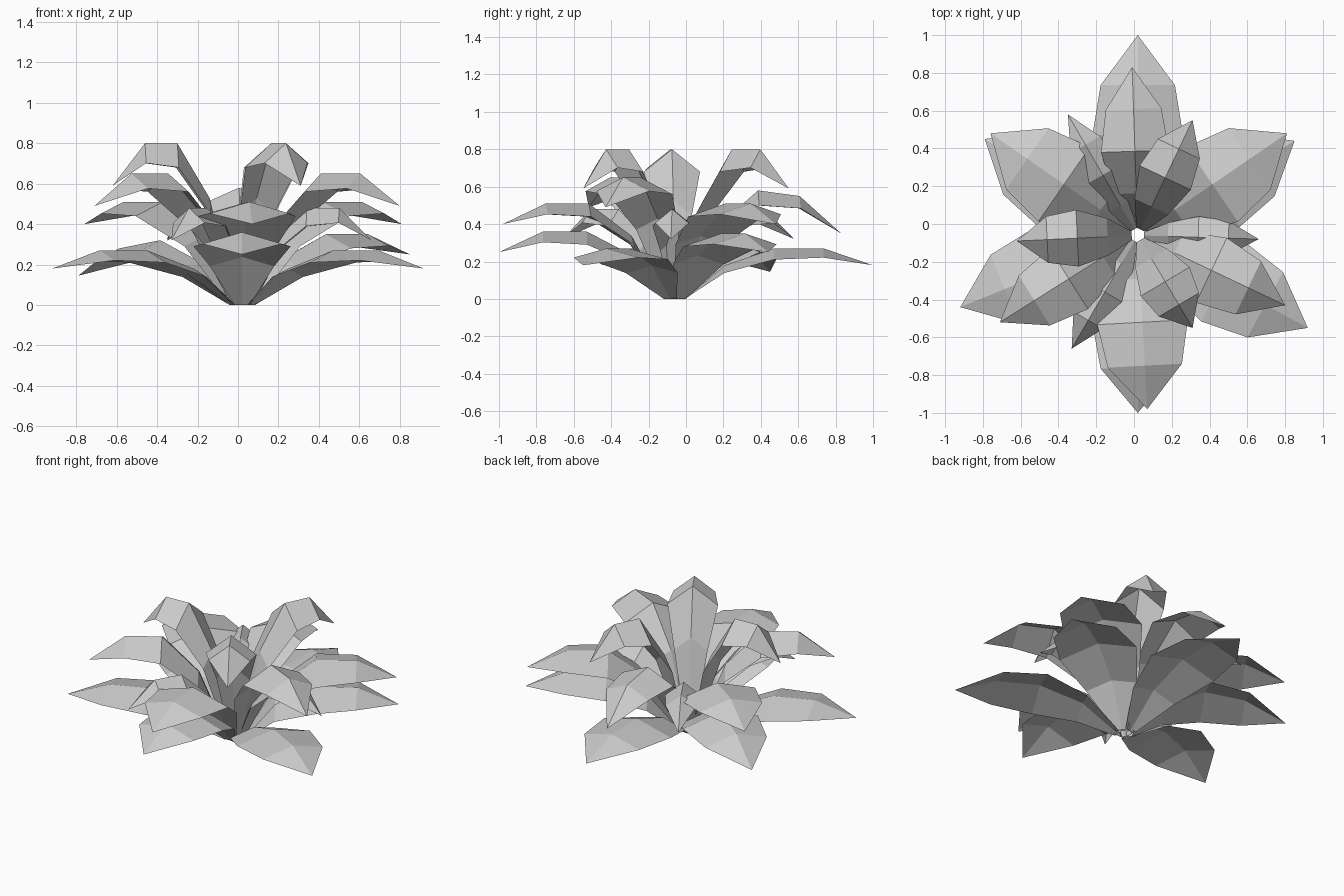
import bpy
from mathutils import Vector

if "Cube" in bpy.data.objects:
    bpy.data.objects.remove(bpy.data.objects["Cube"])

CENTRE = Vector((0.02, -0.06, 0))
# row along the leaf: reach, height, half width (all as fractions)
ROWS = [(0.05, 0.0, 0.16), (0.25, 0.66, 0.66), (0.50, 1.0, 1.0), (0.75, 1.0, 0.82)]


def leaf(name, tip, peak, half, drop, sag=0.0):
    """Arching low-poly leaf with a raised midrib, ending in a point."""
    tip = Vector(tip)
    flat = Vector((tip.x, tip.y, 0)) - CENTRE
    side = Vector((-flat.y, flat.x, 0)).normalized()
    verts, faces = [], []
    for i, (reach, height, width) in enumerate(ROWS):
        z = peak * height - (sag if i == 3 else 0)
        mid = CENTRE + flat * reach + Vector((0, 0, z))
        low = Vector((0, 0, drop * width if i else 0))
        verts += [mid - side * half * width - low, mid,
                  mid + side * half * width - low]
    for i in range(len(ROWS) - 1):
        a = i * 3
        faces += [(a, a + 1, a + 4, a + 3), (a + 1, a + 2, a + 5, a + 4)]
    verts.append(tip)
    a, t = len(verts) - 4, len(verts) - 1
    faces += [(a, a + 1, t), (a + 1, a + 2, t)]
    mesh = bpy.data.meshes.new(name)
    mesh.from_pydata([v[:] for v in verts], [], faces)
    bpy.context.collection.objects.link(bpy.data.objects.new(name, mesh))


# lowest wide leaves
for tip in [(0.02, 1.0, 0.18), (0.92, -0.55, 0.18), (-0.92, -0.44, 0.18)]:
    leaf("ground_leaf", tip, 0.27, 0.24, 0.06)

# second ring
leaf("lower_leaf", (0.02, -1.0, 0.25), 0.36, 0.24, 0.07)
leaf("lower_leaf", (0.85, 0.44, 0.25), 0.35, 0.24, 0.07)
leaf("lower_leaf", (-0.79, 0.45, 0.145), 0.32, 0.24, 0.07, 0.04)

# third ring
for tip in [(0.07, -0.98, 0.40), (0.81, 0.48, 0.40), (-0.76, 0.48, 0.40)]:
    leaf("middle_leaf", tip, 0.51, 0.24, 0.07)

# fourth ring
leaf("upper_leaf", (0.80, -0.43, 0.49), 0.65, 0.19, 0.09)
leaf("upper_leaf", (-0.71, -0.52, 0.49), 0.65, 0.19, 0.09)
leaf("upper_leaf", (-0.01, 0.83, 0.35), 0.58, 0.18, 0.08, 0.03)

# short inner leaves
for tip in [(0.66, -0.08, 0.32), (-0.33, -0.66, 0.32), (-0.35, 0.58, 0.32)]:
    leaf("inner_leaf", tip, 0.48, 0.11, 0.09)

# upright crown leaves
for tip in [(-0.62, -0.09, 0.59), (0.31, 0.55, 0.59), (0.31, -0.55, 0.59)]:
    leaf("crown_leaf", tip, 0.80, 0.15, 0.12)
